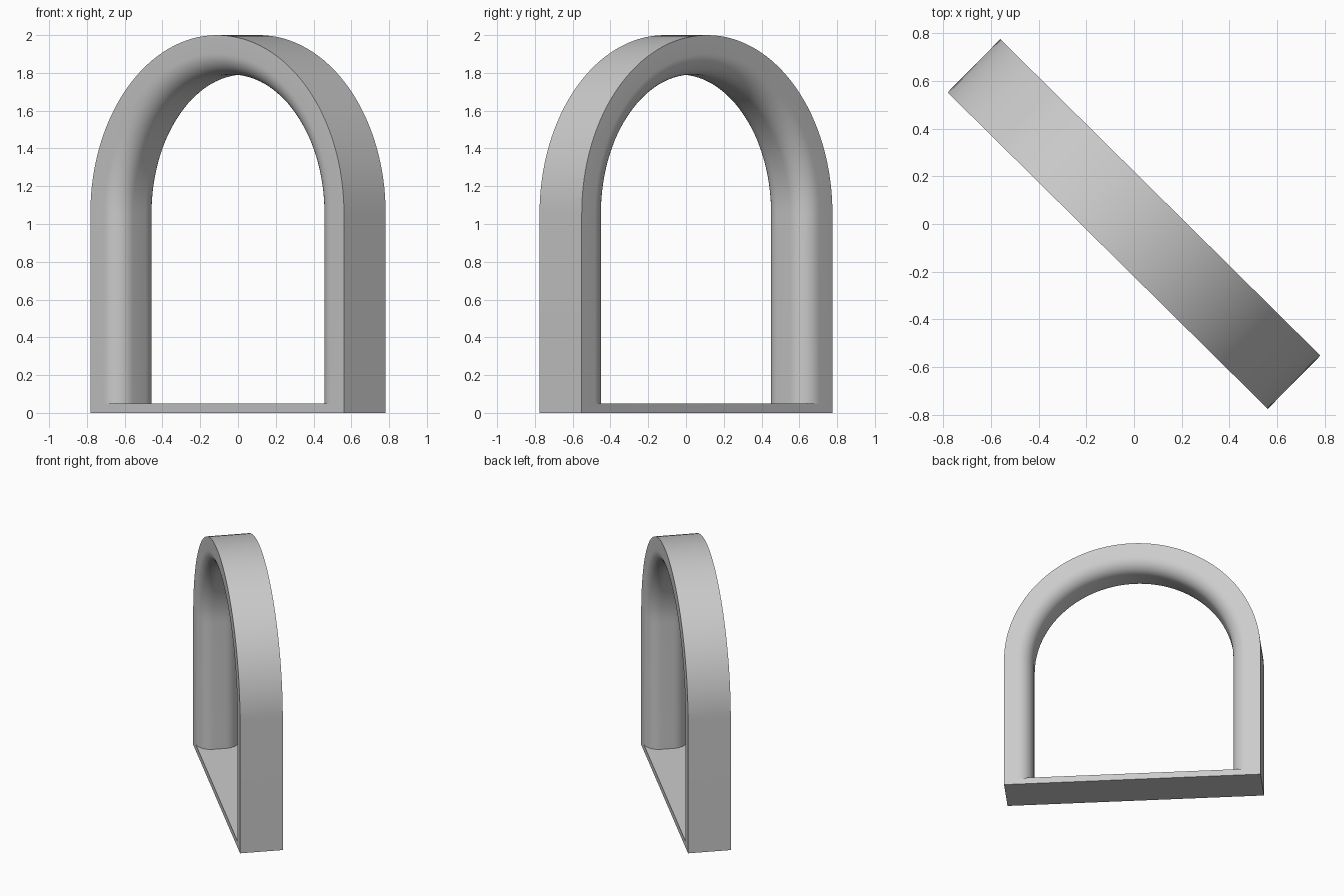
import bpy, bmesh, math

cube = bpy.data.objects.get("Cube")
if cube:
    bpy.data.objects.remove(cube, do_unlink=True)

HALF_WIDTH = 0.944      # outer radius of the arch
HALF_DEPTH = 0.157
INNER = 0.735           # radius of the opening at mid depth
FILLET = 0.11           # rounding of the opening's edges
SPRING = 2 - HALF_WIDTH
SILL = 0.05
ARC_STEPS, FILLET_STEPS = 64, 10


def arch_outline(radius, depth, bottom):
    """Round-headed doorway outline at one depth."""
    points = [(radius, depth, bottom)]
    for i in range(ARC_STEPS + 1):
        a = math.pi * i / ARC_STEPS
        points.append((radius * math.cos(a), depth, SPRING + radius * math.sin(a)))
    points.append((-radius, depth, bottom))
    return points


# Outer outlines, then the rounded opening from front to back
rings = [arch_outline(HALF_WIDTH, HALF_DEPTH, 0), arch_outline(HALF_WIDTH, -HALF_DEPTH, 0)]
fillet = []
for i in range(FILLET_STEPS + 1):
    a = math.pi / 2 * i / FILLET_STEPS
    fillet.append((INNER + FILLET * (1 - math.sin(a)),
                   -HALF_DEPTH + FILLET * (1 - math.cos(a))))
section = fillet + [(r, -d) for r, d in reversed(fillet)]
rings += [arch_outline(r, d, SILL) for r, d in section]

# Skin the closed loop of outlines
bm = bmesh.new()
loops = [[bm.verts.new(p) for p in ring] for ring in rings]
for k, loop in enumerate(loops):
    following = loops[(k + 1) % len(loops)]
    for i in range(len(loop)):
        j = (i + 1) % len(loop)
        bm.faces.new((loop[i], loop[j], following[j], following[i]))
bmesh.ops.recalc_face_normals(bm, faces=bm.faces)
mesh = bpy.data.meshes.new("arch_frame")
bm.to_mesh(mesh)
bm.free()

# Plain grey
grey = bpy.data.materials.new("light_grey")
grey.use_nodes = True
color = (0.6, 0.6, 0.6, 1)
grey.diffuse_color = color
grey.node_tree.nodes["Principled BSDF"].inputs["Base Color"].default_value = color
mesh.materials.append(grey)

# Arch stands diagonally
arch = bpy.data.objects.new("arch_frame", mesh)
bpy.context.collection.objects.link(arch)
arch.rotation_euler.z = math.radians(-44.67)
bpy.ops.object.select_all(action='DESELECT')
arch.select_set(True)
bpy.context.view_layer.objects.active = arch
bpy.ops.object.shade_smooth_by_angle(angle=math.radians(30))
